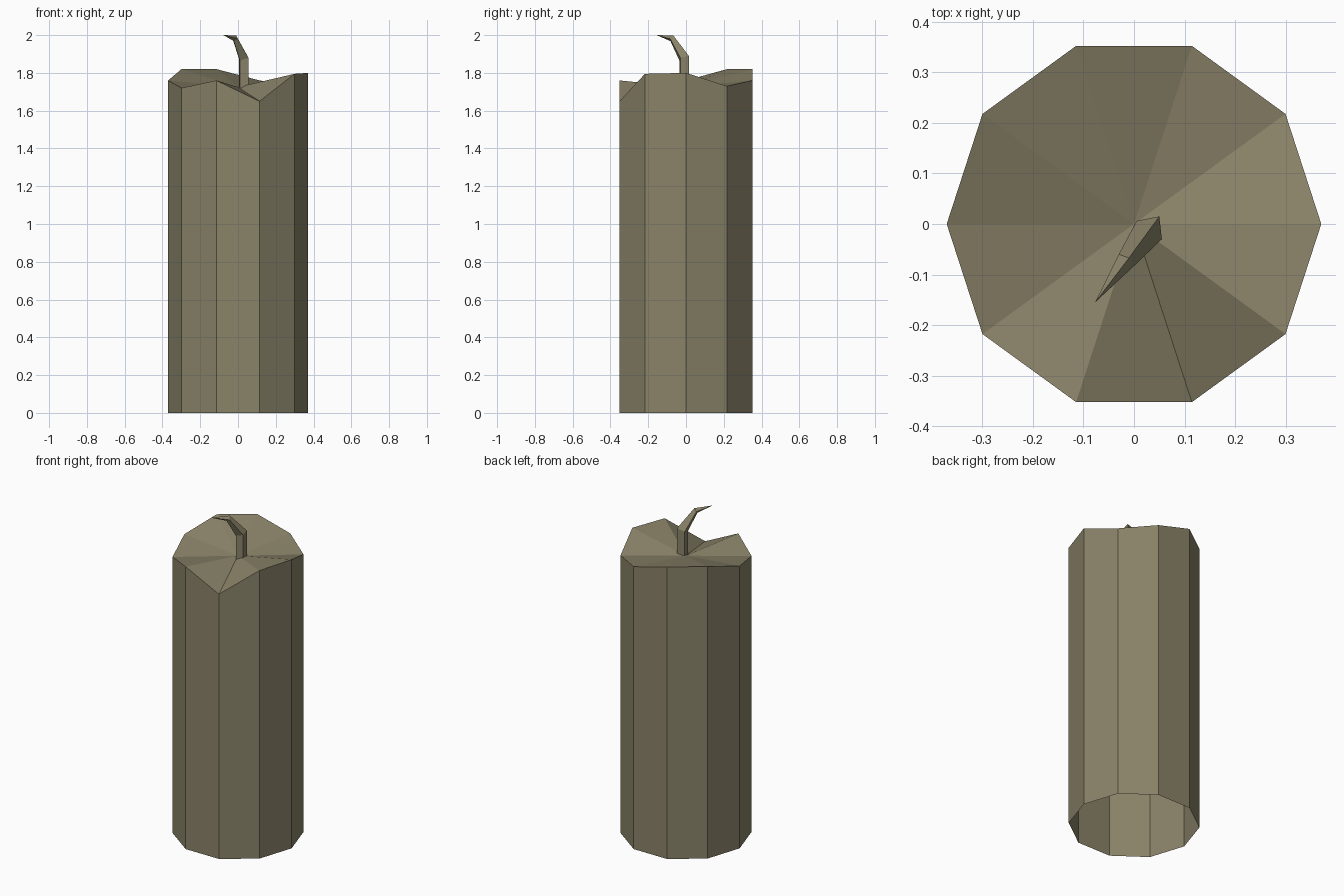
import bpy, math

if "Cube" in bpy.data.objects:
    bpy.data.objects.remove(bpy.data.objects["Cube"])

wax = bpy.data.materials.new("khaki_wax")
wax.diffuse_color = (0.254, 0.227, 0.141, 1)
wax.use_nodes = True
wax.node_tree.nodes["Principled BSDF"].inputs["Base Color"].default_value = wax.diffuse_color


def make(name, verts, faces):
    mesh = bpy.data.meshes.new(name)
    mesh.from_pydata(verts, [], faces)
    mesh.materials.append(wax)
    mesh.update()
    obj = bpy.data.objects.new(name, mesh)
    bpy.context.collection.objects.link(obj)
    return obj


def bridge(a, b, n):
    """Quads between two rings of n points starting at indices a and b."""
    return [(a + i, a + (i + 1) % n, b + (i + 1) % n, b + i) for i in range(n)]


# Candle body: ten sides, open underneath, uneven melted rim dipping to the middle
rim = [1.80, 1.73, 1.76, 1.82, 1.82, 1.76, 1.72, 1.76, 1.65, 1.795]
n, r = len(rim), 0.37
circle = [(r * math.cos(math.tau * i / n), r * math.sin(math.tau * i / n)) for i in range(n)]
verts = [(x, y, 0) for x, y in circle]
verts += [(x, y, z) for (x, y), z in zip(circle, rim)]
verts.append((0, 0, 1.725))
faces = bridge(0, n, n) + [(n + i, n + (i + 1) % n, 2 * n) for i in range(n)]
make("candle_body", verts, faces)

# Wick: square section, bent forward and tapering to a point
base = [(0.05, 0.015), (0.005, 0.006), (0.01, -0.035), (0.055, -0.03)]
bend = [1.89, 1.875, 1.865, 1.88]
verts = [(x, y, 1.71) for x, y in base]
verts += [(x, y, z) for (x, y), z in zip(base, bend)]
verts += [(-0.01, -0.067, 1.998), (-0.03, -0.06, 1.985),
          (-0.022, -0.082, 1.968), (0.0, -0.083, 1.98)]
verts.append((-0.077, -0.155, 2.0))
faces = bridge(0, 4, 4) + bridge(4, 8, 4) + [(8 + i, 8 + (i + 1) % 4, 12) for i in range(4)]
make("wick", verts, faces)
